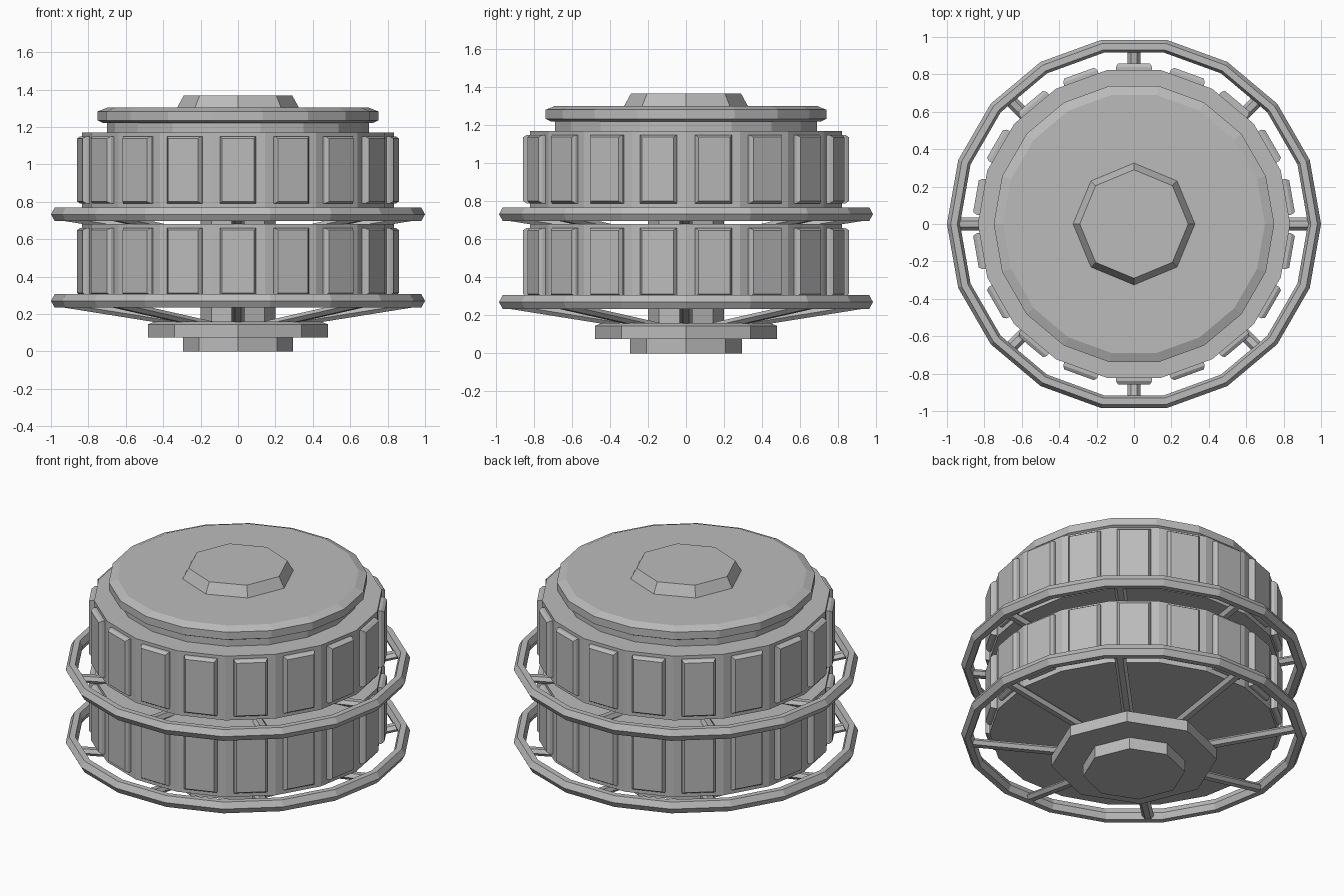
import bpy, bmesh, math
from mathutils import Matrix, Vector

default = bpy.data.objects.get("Cube")
if default:
    bpy.data.objects.remove(default, do_unlink=True)

SIDES = 18
STEP = math.tau / SIDES

metal = bpy.data.materials.new("grey metal")
metal.use_nodes = True
metal.diffuse_color = (0.5, 0.5, 0.5, 1)
metal.node_tree.nodes["Principled BSDF"].inputs["Base Color"].default_value = (0.5, 0.5, 0.5, 1)


def finish(name, bm):
    bmesh.ops.recalc_face_normals(bm, faces=bm.faces)
    mesh = bpy.data.meshes.new(name)
    bm.to_mesh(mesh)
    bm.free()
    mesh.materials.append(metal)
    obj = bpy.data.objects.new(name, mesh)
    bpy.context.collection.objects.link(obj)
    return obj


def lathe(name, profile, sides, closed=False):
    """Turn (radius, height) points round z; open profiles get end caps."""
    bm = bmesh.new()
    loops = [[bm.verts.new((r * math.cos(i * math.tau / sides),
                            r * math.sin(i * math.tau / sides), z))
              for i in range(sides)] for r, z in profile]
    pairs = list(zip(loops, loops[1:]))
    if closed:
        pairs.append((loops[-1], loops[0]))
    else:
        bm.faces.new(loops[0])
        bm.faces.new(loops[-1])
    for a, b in pairs:
        for i in range(sides):
            j = (i + 1) % sides
            bm.faces.new((a[i], a[j], b[j], b[i]))
    return finish(name, bm)


def panels(name, z0, z1):
    """One chamfered panel on every flat of the drum."""
    bm = bmesh.new()
    mid, half = (z0 + z1) / 2, (z1 - z0) / 2
    for k in range(SIDES):
        turn = Matrix.Rotation((k + 0.5) * STEP, 4, 'Z')
        loops = []
        for x, inset in ((0.81, 0), (0.84, 0), (0.858, 0.012)):
            w, h = 0.097 - inset, half - inset
            loops.append([bm.verts.new(turn @ Vector((x, sy * w, mid + sz * h)))
                          for sy, sz in ((-1, -1), (1, -1), (1, 1), (-1, 1))])
        bm.faces.new(loops[0])
        bm.faces.new(loops[-1])
        for a, b in zip(loops, loops[1:]):
            for i in range(4):
                j = (i + 1) % 4
                bm.faces.new((a[i], a[j], b[j], b[i]))
    return finish(name, bm)


def spokes(name, z):
    """Eight sloping six-sided bars from the hub to the ring."""
    bm = bmesh.new()
    for k in range(8):
        turn = Matrix.Rotation(k * math.tau / 8, 4, 'Z')
        ends = []
        for r, drop in ((0.2, 0.12), (0.95, 0)):
            ends.append([bm.verts.new(turn @ Vector((r, 0.034 * math.sin(a), z - drop + 0.024 * math.cos(a))))
                         for a in (i * math.tau / 6 + math.pi / 6 for i in range(6))])
        for end in ends:
            bm.faces.new(end)
        for i in range(6):
            j = (i + 1) % 6
            bm.faces.new((ends[0][i], ends[0][j], ends[1][j], ends[1][i]))
    return finish(name, bm)


# Foot, base plate and central column
lathe("foot", [(0.295, 0), (0.295, 0.08)], 8)
lathe("base_plate", [(0.48, 0.075), (0.48, 0.145), (0.44, 0.16)], 8)
lathe("column", [(0.2, 0.15), (0.2, 0.8)], 8)

# Two drums with panels, each with a spoked guard ring
for label, base, ring_z in (("lower", 0.27, 0.27), ("upper", 0.76, 0.733)):
    top = base + 0.41
    lathe(label + "_drum", [(0.835, base), (0.835, top)], SIDES)
    panels(label + "_panels", top - 0.38, top - 0.02)
    section = [(1, 0), (0.98, 0.036), (0.945, 0.036), (0.93, 0), (0.945, -0.036), (0.98, -0.036)]
    lathe(label + "_ring", [(r, ring_z + h) for r, h in section], SIDES, closed=True)
    spokes(label + "_spokes", ring_z - 0.012)

# Neck, chamfered lid and top cap
lathe("neck", [(0.7, 1.16), (0.7, 1.23)], SIDES)
lathe("lid", [(0.72, 1.22), (0.75, 1.235), (0.75, 1.283), (0.7, 1.303)], SIDES)
lathe("top_cap", [(0.33, 1.295), (0.29, 1.368)], 8)
